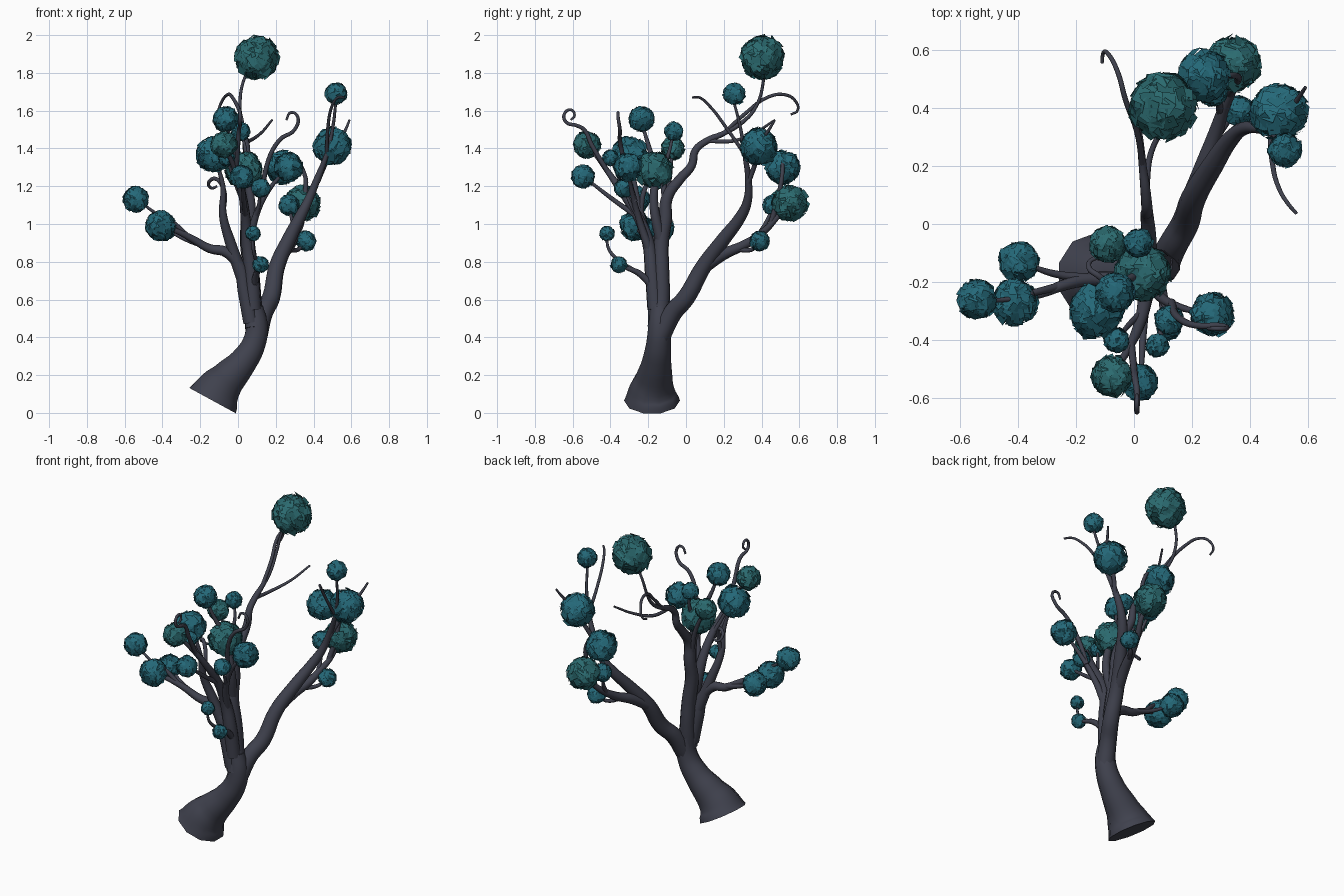
import bpy, bmesh, math, random
from mathutils import Vector, Matrix

random.seed(4)


def material(name, rgb):
    m = bpy.data.materials.new(name)
    m.diffuse_color = (*rgb, 1)
    return m


BARK = material("bark", (0.05, 0.053, 0.075))
LEAF = [material("leaf_blue", (0.018, 0.14, 0.19)), material("leaf_green", (0.024, 0.145, 0.16))]


def branch(name, pts, r0=None, r1=0.006):
    """Tapered smooth tube; points are (x, y, z) with tapering radius or (x, y, z, radius)."""
    cu = bpy.data.curves.new(name, 'CURVE')
    cu.dimensions = '3D'
    cu.bevel_depth = 1
    cu.bevel_resolution = 3
    cu.resolution_u = 5
    cu.use_fill_caps = True
    sp = cu.splines.new('BEZIER')
    sp.bezier_points.add(len(pts) - 1)
    for i, (b, p) in enumerate(zip(sp.bezier_points, pts)):
        b.co = p[:3]
        b.handle_left_type = b.handle_right_type = 'AUTO'
        b.radius = p[3] if len(p) > 3 else r0 + (r1 - r0) * i / (len(pts) - 1)
    ob = bpy.data.objects.new(name, cu)
    bpy.context.collection.objects.link(ob)
    cu.materials.append(BARK)
    bpy.ops.object.select_all(action='DESELECT')
    bpy.context.view_layer.objects.active = ob
    ob.select_set(True)
    bpy.ops.object.convert(target='MESH')
    bpy.ops.object.shade_smooth_by_angle(angle=math.radians(50))


def leaf_ball(name, x, y, z, r, mat):
    """Faceted core covered in overlapping, slightly tilted leaf cards."""
    bm = bmesh.new()
    bmesh.ops.create_icosphere(bm, subdivisions=2, radius=r * 0.92)
    n = 130
    for i in range(n):
        h = 1 - 2 * (i + 0.5) / n
        a = i * 2.39996 + random.uniform(-.2, .2)
        s = math.sqrt(1 - h * h)
        d = Vector((s * math.cos(a), s * math.sin(a), h))
        tilt = Vector([random.uniform(-.3, .3) for _ in range(3)])
        rot = (d + tilt).to_track_quat('Z', 'Y').to_matrix()
        rot = rot @ Matrix.Rotation(random.uniform(0, 6.28), 3, 'Z')
        w = r * random.uniform(.16, .26)
        c = d * r * random.uniform(.92, .98)
        bm.faces.new([bm.verts.new(c + rot @ Vector((u * w, v * w, 0)))
                      for u, v in ((-1, -1), (1, -1), (1, 1), (-1, 1))])
    me = bpy.data.meshes.new(name)
    bm.to_mesh(me)
    bm.free()
    me.materials.append(mat)
    ob = bpy.data.objects.new(name, me)
    ob.location = (x, y, z)
    bpy.context.collection.objects.link(ob)


# Flared leaning trunk
branch("trunk", [(-.135, -.18, .065, .148), (-.105, -.18, .12, .125), (-.055, -.17, .18, .1),
                 (.03, -.155, .275, .077), (.085, -.145, .37, .065), (.1, -.14, .46, .06),
                 (.085, -.14, .56, .05)])

# Right-hand main limb and its offshoots
branch("right_limb", [(.1, -.14, .4, .055), (.135, -.07, .53, .05), (.175, 0, .61, .048),
                      (.205, .09, .77, .043), (.27, .2, .92, .037), (.33, .29, 1.04, .03),
                      (.37, .325, 1.12, .024), (.42, .33, 1.24, .018), (.47, .31, 1.37, .012),
                      (.5, .29, 1.5, .009), (.52, .25, 1.66, .007)])
branch("right_back_limb", [(.2, .09, .77), (.24, .2, .84), (.28, .31, .89), (.31, .4, .95),
                           (.34, .47, 1.02), (.34, .54, 1.11)], .036, .009)
branch("right_low_twig", [(.26, .26, .87), (.32, .35, .865), (.36, .39, .91)], .016)
branch("right_inner_twig", [(.3, .38, .93), (.29, .42, 1.0), (.27, .46, 1.09)], .016)
branch("right_hook_twig", [(.33, .45, 1.0), (.355, .49, 1.15), (.35, .51, 1.27), (.3, .51, 1.33),
                           (.25, .51, 1.3)], .016)
branch("right_outer_twig", [(.42, .33, 1.22), (.47, .37, 1.33), (.54, .4, 1.44), (.57, .44, 1.5),
                            (.59, .47, 1.55)], .014)
branch("right_bare_twig", [(.47, .31, 1.37), (.475, .22, 1.5), (.5, .12, 1.63), (.53, .07, 1.67),
                           (.56, .035, 1.67)], .01)

# Central limb bending back to the top ball
branch("centre_limb", [(.09, -.15, .45, .055), (.08, -.13, .6, .045), (.07, -.13, .75, .042),
                       (.05, -.13, .9, .04), (.05, -.11, 1.02, .036), (.05, -.1, 1.14, .031),
                       (.05, -.03, 1.24, .026), (.045, .03, 1.31, .023), (.045, .05, 1.39, .02),
                       (.04, .11, 1.44, .018), (.03, .2, 1.48, .014), (.02, .3, 1.54, .011),
                       (.01, .37, 1.62, .009), (.03, .41, 1.76, .008), (.1, .41, 1.88, .006)])
branch("back_hook_twig", [(.03, .2, 1.48), (.01, .32, 1.59), (-.03, .43, 1.67), (-.055, .52, 1.685),
                          (-.085, .58, 1.65), (-.105, .59, 1.6), (-.11, .555, 1.58)], .011)
branch("back_bare_twig", [(.04, .11, 1.44), (.06, .25, 1.44), (.12, .36, 1.48), (.18, .47, 1.55)], .012)

# Left limb
branch("left_limb", [(.07, -.16, .48), (.035, -.17, .65), (.01, -.18, .77), (-.06, -.19, .85),
                     (-.15, -.19, .87), (-.24, -.21, .92), (-.32, -.24, .96), (-.41, -.265, .99)],
       .042, .01)
branch("left_tip_twig", [(-.26, -.215, .93), (-.36, -.24, 1.02), (-.44, -.26, 1.06), (-.53, -.26, 1.13)], .014)
branch("left_back_twig", [(-.13, -.19, .87), (-.28, -.17, .92), (-.39, -.13, .98)], .018)
branch("left_upright", [(.03, -.17, .7), (-.04, -.2, .9), (-.08, -.24, 1.05), (-.08, -.27, 1.2),
                        (-.13, -.29, 1.37)], .036)
branch("left_curl", [(-.08, -.24, 1.05), (-.075, -.22, 1.18), (-.12, -.18, 1.24), (-.155, -.15, 1.22),
                     (-.14, -.12, 1.19), (-.11, -.12, 1.2)], .014)

# Front limb
branch("front_limb", [(.08, -.16, .55), (.07, -.18, .75), (.05, -.2, .9), (.04, -.25, 1.03),
                      (.02, -.34, 1.17), (-.02, -.43, 1.3), (-.075, -.52, 1.42)], .045, .008)
branch("front_low_twig", [(.04, -.26, 1.04), (.03, -.4, 1.14), (.025, -.49, 1.21), (.02, -.54, 1.25)], .015)
branch("front_inner_twig", [(.03, -.3, 1.11), (-.02, -.35, 1.23), (-.06, -.4, 1.35)], .013)
branch("front_curl", [(-.01, -.41, 1.27), (0, -.5, 1.42), (.005, -.54, 1.5), (.01, -.575, 1.52),
                      (.01, -.635, 1.54), (.01, -.645, 1.58), (.01, -.61, 1.605), (.01, -.59, 1.575),
                      (.01, -.61, 1.55)], .013)
branch("front_right_twig", [(.06, -.19, .85), (.09, -.25, 1.03), (.17, -.29, 1.19), (.27, -.31, 1.3)], .024)
branch("front_right_curl", [(.13, -.27, 1.12), (.15, -.32, 1.3), (.22, -.35, 1.445), (.3, -.35, 1.5),
                            (.315, -.36, 1.57), (.28, -.36, 1.59), (.255, -.36, 1.55)], .014)
branch("front_short_twig", [(.09, -.25, 1.03), (.11, -.29, 1.1), (.115, -.33, 1.19)], .013)

# Small twigs low on the front and in the crown
branch("low_twig", [(.08, -.16, .65), (.1, -.25, .74), (.115, -.31, .765), (.12, -.355, .785)], .022)
branch("low_upper_twig", [(.1, -.25, .74), (.095, -.36, .81), (.08, -.41, .87), (.08, -.42, .95)], .013)
branch("crown_twig", [(.055, -.13, .9), (.07, -.17, 1.1), (.03, -.165, 1.285), (-.03, -.2, 1.42),
                      (-.065, -.24, 1.55)], .03)
branch("crown_back_twig", [(.05, -.11, 1.12), (.03, -.12, 1.28), (.04, -.09, 1.38), (.015, -.065, 1.49)], .018)
branch("crown_left_twig", [(.05, -.12, 1.0), (0, -.09, 1.22), (-.09, -.07, 1.4)], .02)

# Leaf balls as x, y, z, radius
right_balls = [(.1, .405, 1.88, .115), (.52, .255, 1.69, .058), (.5, .385, 1.41, .098),
               (.24, .51, 1.3, .09), (.34, .55, 1.11, .095), (.36, .39, .91, .053),
               (.27, .46, 1.1, .055)]
crown_balls = [(-.065, -.235, 1.555, .068), (.015, -.065, 1.49, .05), (-.09, -.07, 1.4, .062),
               (.03, -.168, 1.285, .098), (-.13, -.3, 1.37, .093)]
front_balls = [(-.075, -.525, 1.42, .07), (.02, -.545, 1.25, .062), (.27, -.31, 1.3, .075),
               (.12, -.33, 1.19, .05), (-.06, -.4, 1.35, .043), (.08, -.418, .95, .04),
               (.12, -.355, .785, .043)]
left_balls = [(-.41, -.27, .99, .08), (-.54, -.26, 1.13, .068), (-.395, -.13, .98, .07)]
for i, b in enumerate(right_balls + crown_balls + front_balls + left_balls):
    leaf_ball(f"leaf_ball_{i + 1}", *b, LEAF[1 if i in (0, 4, 9, 10, 12) else 0])
